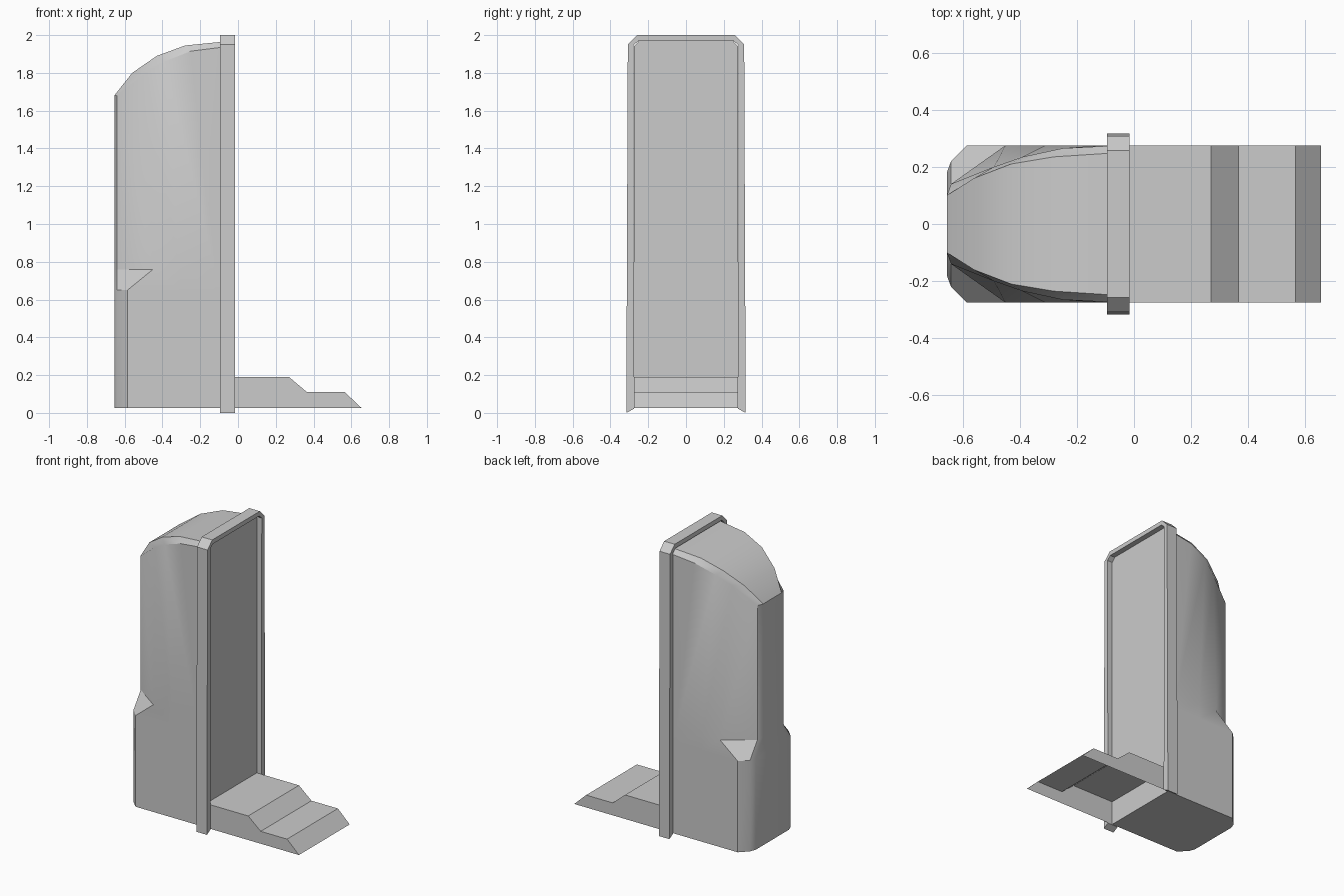
import bpy, bmesh, math

if "Cube" in bpy.data.objects:
    bpy.data.objects.remove(bpy.data.objects["Cube"])


def make_object(name, verts, faces, smooth=False):
    bm = bmesh.new()
    vs = [bm.verts.new(v) for v in verts]
    for f in faces:
        bm.faces.new([vs[i] for i in f])
    bmesh.ops.remove_doubles(bm, verts=bm.verts, dist=0.0005)
    bmesh.ops.recalc_face_normals(bm, faces=bm.faces)
    mesh = bpy.data.meshes.new(name)
    bm.to_mesh(mesh)
    bm.free()
    ob = bpy.data.objects.new(name, mesh)
    bpy.context.collection.objects.link(ob)
    if smooth:
        bpy.context.view_layer.objects.active = ob
        ob.select_set(True)
        bpy.ops.object.shade_smooth_by_angle(angle=math.radians(25))
        ob.select_set(False)
    return ob


# Pod shell: half-sections from front to back, lofted upward and mirrored in y
FRONT = -0.05
low = [(FRONT, .275), (-.12, .275), (-.31, .275), (-.585, .275), (-.64, .22), (-.655, .18)]
waist = [(FRONT, .275), (-.12, .275), (-.31, .275), (-.45, .275), (-.64, .14), (-.655, .10)]
eave = [(FRONT, .275, 1.94), (-.25, .265, 1.915), (-.39, .235, 1.86),
        (-.49, .20, 1.80), (-.64, .14, 1.68), (-.655, .10, 1.68)]
roof = [(FRONT, .25, 1.968), (-.28, .235, 1.945), (-.43, .21, 1.89),
        (-.56, .16, 1.80), (-.655, .10, 1.68), (-.655, .10, 1.68)]
rings = [[(x, y, .025) for x, y in low], [(x, y, .65) for x, y in low],
         [(x, y, .76) for x, y in waist], eave, roof]
N, R = len(low), len(rings)
verts = [(x, s * y, z) for s in (1, -1) for ring in rings for x, y, z in ring]


def vid(side, ring, i):
    return side * N * R + ring * N + i


faces = []
for s in (0, 1):
    for r in range(R - 1):
        for i in range(N - 1):
            q = [vid(s, r, i), vid(s, r, i + 1), vid(s, r + 1, i + 1), vid(s, r + 1, i)]
            faces.append(q)
for i in range(N - 2):  # roof strips
    faces.append([vid(0, R - 1, i), vid(0, R - 1, i + 1), vid(1, R - 1, i + 1), vid(1, R - 1, i)])
for r in range(R - 2):  # back strips
    faces.append([vid(0, r, N - 1), vid(0, r + 1, N - 1), vid(1, r + 1, N - 1), vid(1, r, N - 1)])
# floor and recessed front panel
faces.append([vid(0, 0, i) for i in range(N)] + [vid(1, 0, i) for i in reversed(range(N))])
faces.append([vid(0, r, 0) for r in range(R)] + [vid(1, r, 0) for r in reversed(range(R))])
make_object("pod_shell", verts, faces, smooth=True)

# Door frame: arch-shaped band with cut corners
half_out = [(.316, 0), (.308, 1.95), (.258, 2.0)]
half_in = [(.275, .022), (.279, 1.945), (.252, 1.97)]


def arch(half):
    return half + [(-y, z) for y, z in reversed(half)]


outer, inner = arch(half_out), arch(half_in)
loops = [[(x, y, z) for y, z in pts] for x, pts in
         ((-.015, outer), (-.095, outer), (-.095, inner), (-.015, inner))]
M = len(outer)
verts = [p for loop in loops for p in loop]
faces = []
for a in range(4):
    b = (a + 1) % 4
    for i in range(M - 1):
        faces.append([a * M + i, a * M + i + 1, b * M + i + 1, b * M + i])
for i in (0, M - 1):
    faces.append([a * M + i for a in range(4)])
make_object("door_frame", verts, faces)

# Entry step: extruded profile, open underneath
prof = [(FRONT, .025), (FRONT, .19), (.27, .19), (.365, .11), (.565, .11), (.655, .025)]
P = len(prof)
verts = [(x, y, z) for y in (-.275, .275) for x, z in prof]
faces = [[i, i + 1, P + i + 1, P + i] for i in range(1, P - 1)]
faces += [list(range(P)), list(range(P, 2 * P))]
make_object("entry_step", verts, faces)
